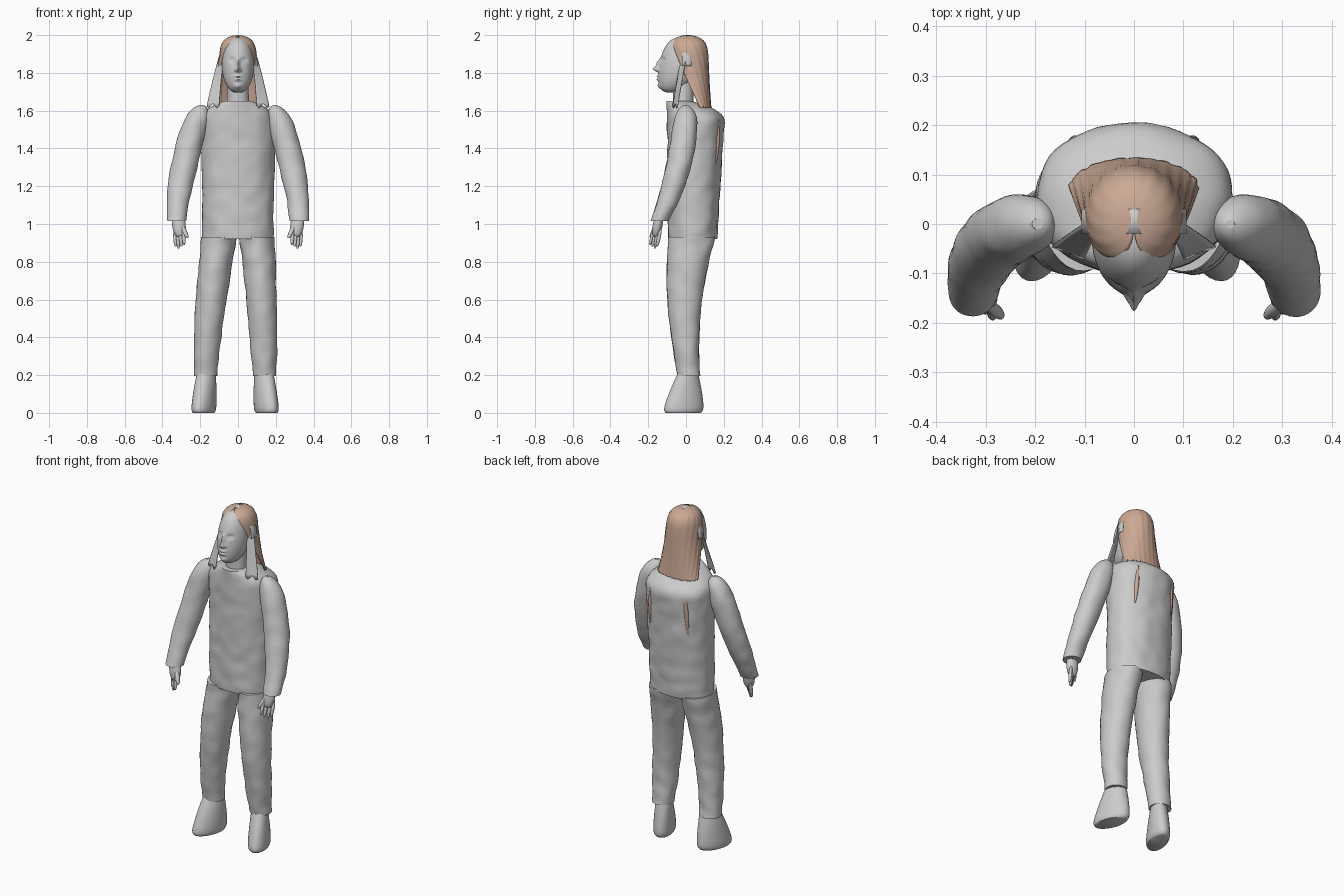
import bpy, bmesh
from math import sin, cos, pi, tau, radians, exp, copysign, sqrt
from mathutils import Vector, noise

cube = bpy.data.objects.get("Cube")
if cube:
    bpy.data.objects.remove(cube, do_unlink=True)


def material(name, rgb):
    mat = bpy.data.materials.new(name)
    mat.use_nodes = True
    mat.diffuse_color = (*rgb, 1)
    shader = mat.node_tree.nodes["Principled BSDF"]
    shader.inputs["Base Color"].default_value = (*rgb, 1)
    return mat


GREY = material("plain grey", (0.6, 0.6, 0.6))
BROWN = material("hair brown", (0.6, 0.4, 0.3))


def mix(start, end, t):
    return start + (end - start) * t


def skin(name, rows, mat, closed):
    """Join rows of points with faces, smooth them and make the object."""
    bm = bmesh.new()
    grid = [[bm.verts.new(point) for point in row] for row in rows]
    count = len(grid[0])
    for low, high in zip(grid, grid[1:]):
        for k in range(count if closed else count - 1):
            n = (k + 1) % count
            bm.faces.new((low[k], low[n], high[n], high[k]))
    if closed:
        bm.faces.new(grid[0])
        bm.faces.new(grid[-1])
    bmesh.ops.recalc_face_normals(bm, faces=bm.faces)
    mesh = bpy.data.meshes.new(name)
    bm.to_mesh(mesh)
    bm.free()
    mesh.materials.append(mat)
    part = bpy.data.objects.new(name, mesh)
    bpy.context.collection.objects.link(part)
    bpy.ops.object.select_all(action='DESELECT')
    part.select_set(True)
    bpy.context.view_layer.objects.active = part
    bpy.ops.object.shade_smooth_by_angle(angle=radians(50))
    return part


def loft(name, bottom, top, rule, mat=GREY, side=1, segments=32, rows=24,
         squareness=2, wrinkle=0, deform=None):
    """Closed body; the rule gives centre x, y and radius x, y at each height."""
    rings = []
    for i in range(rows + 1):
        t = (1 - cos(pi * i / rows)) / 2
        cx, cy, rx, ry = rule(t)
        ring = []
        for k in range(segments):
            c, s = cos(tau * k / segments), sin(tau * k / segments)
            point = Vector((side * (cx + rx * copysign(abs(c) ** (2 / squareness), c)),
                            cy + ry * copysign(abs(s) ** (2 / squareness), s),
                            mix(bottom, top, t)))
            bump = wrinkle * noise.noise(point * 14)
            point += Vector((side * c, s, 0)) * bump
            ring.append(deform(point) if deform else point)
        rings.append(ring)
    return skin(name, rings, mat, True)


def sheet(name, rule, across, along, mat):
    """Thin sheet; the rule places a point from two fractions."""
    rows = [[rule(u / across, v / along) for u in range(across + 1)]
            for v in range(along + 1)]
    part = skin(name, rows, mat, False)
    shell = part.modifiers.new("thickness", 'SOLIDIFY')
    shell.thickness = 0.005
    shell.offset = 0


def pill(t):
    return max(0.05, 4 * t * (1 - t)) ** 0.35


def rod(name, tip, root, radius, side):
    """Round-ended finger."""
    def rule(t):
        return (mix(tip[0], root[0], t), mix(tip[1], root[1], t),
                radius * pill(t), radius * pill(t))
    loft(name, tip[2], root[2], rule, side=side, segments=10, rows=10)


# Shirt, closing in over the shoulders to the collar
def shirt(t):
    shoulder = max(0, (t - 0.82) / 0.18)
    width = mix(0.187, 0.2, t) * (1 - 0.63 * shoulder ** 3)
    depth = mix(0.13, 0.155, t) * (1 - 0.58 * shoulder ** 3)
    return 0, mix(0.035, 0.055, t) - 0.09 * shoulder ** 3, width, depth


loft("shirt", 0.92, 1.65, shirt, segments=56, rows=50, squareness=2.2, wrinkle=0.006)

# Neck
loft("neck", 1.6, 1.77, lambda t: (0, -0.015, mix(0.062, 0.052, t), 0.055))

# Face features: x, z, spread across, spread up, depth
NOSE = [(0, 1.82, 0.011, 0.014, -0.03), (0, 1.85, 0.009, 0.025, -0.018),
        (0.014, 1.815, 0.007, 0.007, -0.01)]
MOUTH = [(0, 1.783, 0.018, 0.006, -0.012), (0, 1.764, 0.016, 0.007, -0.012),
         (0, 1.73, 0.02, 0.014, -0.01)]
EYES = [(0.033, 1.868, 0.014, 0.011, 0.013), (0.033, 1.867, 0.008, 0.005, -0.008)]


def sculpt(point):
    if point.y < -0.02:
        point.y += sum(depth * exp(-((abs(point.x) - x) / across) ** 2
                                   - ((point.z - z) / up) ** 2)
                       for x, z, across, up, depth in NOSE + MOUTH + EYES)
    return point


def head(t):
    egg = max(0.001, 4 * t * (1 - t)) ** 0.42
    return 0, -0.022 - 0.06 * (1 - t) ** 3, 0.085 * egg, 0.11 * egg


loft("head", 1.695, 1.99, head, segments=112, rows=80, deform=sculpt)


# Long hair, open around the face and wide at the ragged lower edge
def long_hair(u, v):
    t = sin(v * pi / 2)
    fall = (1 - t) ** 2
    dome = sqrt(max(0.001, 1 - t ** 12)) * (1 + 0.012 * sin(u * 77))
    angle = radians(85 + 55 * t + 40 * t ** 8) * (2 * u - 1)
    ragged = 0.012 * sin(u * 50) * (v == 0)
    return ((0.095 + 0.035 * fall) * dome * sin(angle),
            0.01 + 0.06 * fall + (0.105 - 0.043 * fall) * dome * cos(angle),
            mix(1.61, 1.997, t) + ragged)


sheet("long_hair", long_hair, 48, 40, BROWN)


# Grey band arching over the crown
def hair_band(u, v):
    angle = radians(95) * (2 * u - 1)
    return (0.104 * sin(angle), mix(-0.02, 0.03, v),
            1.877 + 0.122 * cos(angle) - 0.03 * abs(sin(angle)))


sheet("hair_band", hair_band, 32, 2, GREY)


# Sleeve, bent forward to the cuff and rounded at the shoulder
def sleeve(t):
    cap = sqrt(max(0.02, 1 - max(0, 4 * t - 3) ** 3))
    radius = (0.05 + 0.022 * sin(pi * t * 0.8)) * cap
    return 0.325 - 0.13 * t ** 1.6, -0.14 * (1 - t) ** 2, radius, radius * 0.95


def palm(t):
    return mix(0.306, 0.32, t), mix(-0.16, -0.14, t), 0.036 * pill(t), 0.026 * pill(t)


# Strand of hair lying on the back
def back_strand(t):
    size = 0.013 * sin(pi * mix(0.05, 0.9, t))
    return mix(0.125, 0.115, t), mix(0.158, 0.172, t), size, size


for side, label, lean in ((1, "left", -0.017), (-1, "right", 0.014)):
    # Lock of hair hanging in front of the shoulder
    def hair_lock(u, v):
        inner, outer = 0.05 + 0.05 * sqrt(v), 0.07 + 0.095 * v ** 0.8
        ragged = 0.012 * sin(u * 9) * (v == 1)
        return (side * mix(inner, outer, u), mix(-0.01, 0.015, u) - 0.06 * v,
                mix(1.965, 1.625, v) - ragged)

    # Trouser leg, leaning a little differently on each side
    def trouser_leg(t):
        return (mix(0.157 + lean, 0.1, t ** 1.5), mix(0.015, 0.03, t) - 0.03 * sin(pi * t),
                mix(0.06, 0.092, t ** 0.7), mix(0.06, 0.124, t ** 1.2))

    def foot(t):
        sole = 1 - 0.15 * (1 - t) ** 20
        return (mix(0.165, 0.156, t) + lean, mix(-0.015, 0.013, t),
                mix(0.061, 0.046, t * t) * sole, mix(0.108, 0.046, t ** 1.4) * sole)

    def turn_out(point):
        point.x -= side * point.y / 4
        return point

    sheet(label + "_hair_lock", hair_lock, 6, 20, GREY)
    loft(label + "_back_strand", 1.31, 1.55, back_strand, BROWN, side, segments=10)
    loft(label + "_sleeve", 1.015, 1.63, sleeve, side=side, rows=40, wrinkle=0.005)
    loft(label + "_trouser_leg", 0.195, 0.93, trouser_leg, side=side, rows=40, wrinkle=0.006)
    loft(label + "_foot", 0, 0.23, foot, side=side, deform=turn_out)

    # Hand with four fingers and a thumb
    loft(label + "_palm", 0.93, 1.06, palm, side=side, segments=20)
    for n, finger in enumerate(("first", "second", "third", "fourth")):
        x, y = 0.285 + 0.015 * n, -0.19 + 0.012 * n
        low = 0.87 + 0.01 * abs(n - 2)
        rod(f"{label}_{finger}_finger", (x, y, low), (x + 0.005, y + 0.02, 0.97), 0.01, side)
    rod(label + "_thumb", (0.267, -0.187, 0.925), (0.3, -0.157, 1.0), 0.013, side)
